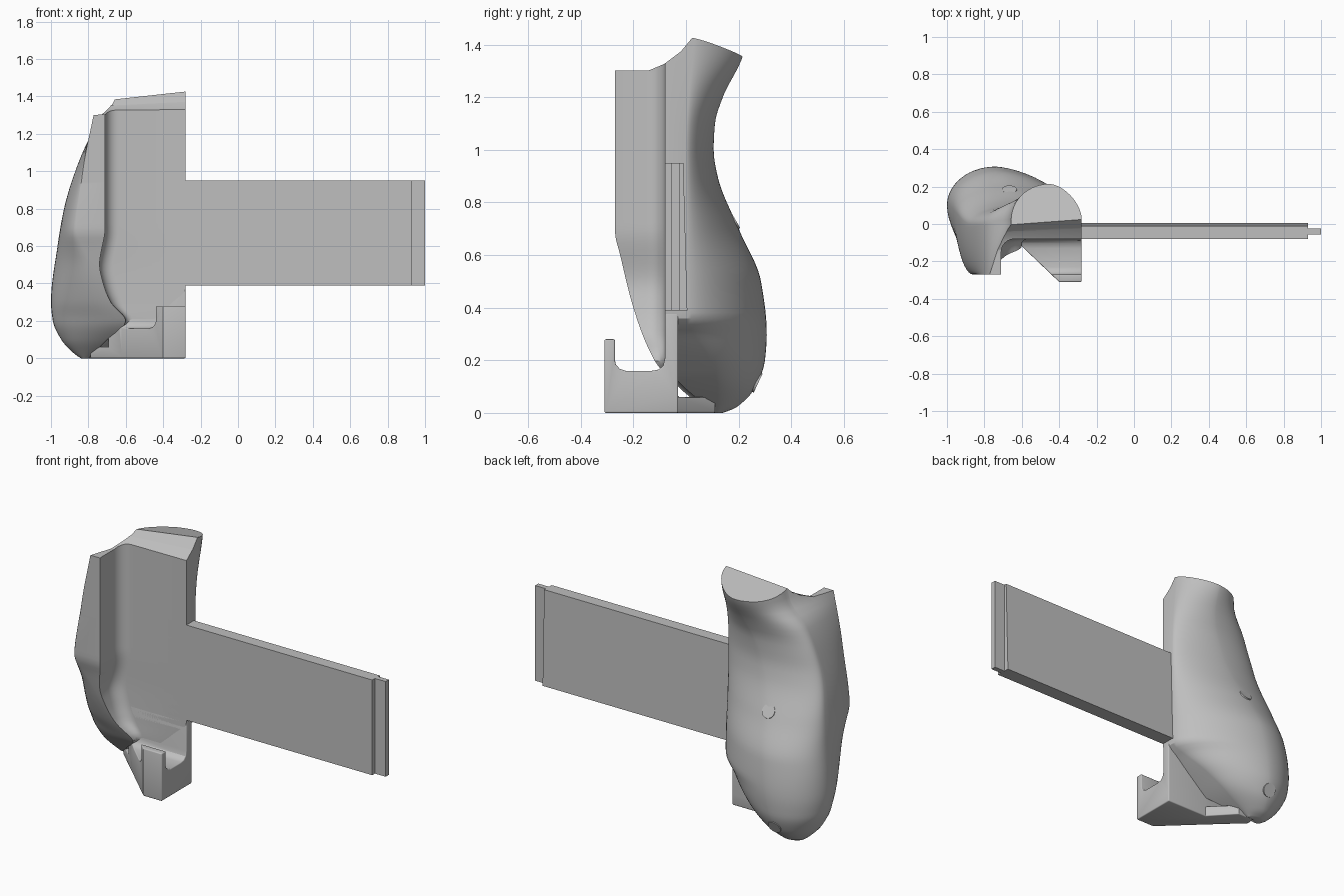
import bpy, bmesh, math

cube = bpy.data.objects.get("Cube")
if cube:
    bpy.data.objects.remove(cube, do_unlink=True)

grey = bpy.data.materials.new("plain grey")
grey.use_nodes = True
COLOUR = (0.52, 0.52, 0.52, 1)
grey.diffuse_color = COLOUR
for node in grey.node_tree.nodes:
    if node.type == "BSDF_PRINCIPLED":
        node.inputs["Base Color"].default_value = COLOUR


def loft(name, rings):
    """Skin a stack of closed rings and cap both ends."""
    bm = bmesh.new()
    rows = [[bm.verts.new(p) for p in ring] for ring in rings]
    count = len(rows[0])
    for low, high in zip(rows, rows[1:]):
        for i in range(count):
            j = (i + 1) % count
            bm.faces.new((low[i], low[j], high[j], high[i]))
    bm.faces.new(rows[0][::-1])
    bm.faces.new(rows[-1])
    bmesh.ops.recalc_face_normals(bm, faces=bm.faces)
    mesh = bpy.data.meshes.new(name)
    bm.to_mesh(mesh)
    bm.free()
    mesh.materials.append(grey)
    obj = bpy.data.objects.new(name, mesh)
    bpy.context.scene.collection.objects.link(obj)
    return obj


def prism_x(name, profile, x0, x1):
    return loft(name, [[(x, y, z) for y, z in profile] for x in (x0, x1)])


def prism_z(name, outline, z0, z1):
    return loft(name, [[(x, y, z) for x, y in outline] for z in (z0, z1)])


def combine(obj, tool, operation):
    """Boolean with a hidden tool, applied straight away."""
    mod = obj.modifiers.new("cut", "BOOLEAN")
    mod.object, mod.operation, mod.solver = tool, operation, "EXACT"
    apply_modifiers(obj)
    bpy.data.objects.remove(tool, do_unlink=True)


def apply_modifiers(obj):
    graph = bpy.context.evaluated_depsgraph_get()
    graph.update()
    mesh = bpy.data.meshes.new_from_object(obj.evaluated_get(graph))
    obj.modifiers.clear()
    obj.data = mesh


def smooth(obj, degrees=32):
    bpy.ops.object.select_all(action="DESELECT")
    obj.select_set(True)
    bpy.context.view_layer.objects.active = obj
    bpy.ops.object.shade_smooth_by_angle(angle=math.radians(degrees))


def curve(*points):
    """Smooth function of height through (height, value) points."""
    def slope(i):
        if i in (0, len(points) - 1):
            k = max(i, 1)
            return (points[k][1] - points[k - 1][1]) / (points[k][0] - points[k - 1][0])
        a = (points[i][1] - points[i - 1][1]) / (points[i][0] - points[i - 1][0])
        b = (points[i + 1][1] - points[i][1]) / (points[i + 1][0] - points[i][0])
        return 2 * a * b / (a + b) if a * b > 0 else 0

    def value(z):
        i = 0
        while i < len(points) - 2 and z > points[i + 1][0]:
            i += 1
        (z0, v0), (z1, v1) = points[i], points[i + 1]
        h = z1 - z0
        t = (z - z0) / h
        s = t * t * (3 - 2 * t)
        return (v0 + (v1 - v0) * s + h * t * (1 - t) ** 2 * slope(i)
                - h * t * t * (1 - t) * slope(i + 1))
    return value


# Grip guide curves by height
outer_x = curve((0, -.84), (.02, -.87), (.1, -.945), (.2, -.99), (.3, -1), (.6, -.965),
                (.8, -.93), (1, -.87), (1.2, -.78), (1.31, -.68), (1.5, -.63))
outer_y = curve((0, .115), (.1, .1), (.4, .1), (.7, .06), (1, 0), (1.5, 0))
back_x = curve((0, -.8), (.1, -.77), (.3, -.74), (.6, -.7), (1, -.57), (1.3, -.46), (1.5, -.45))
back_y = curve((0, .14), (.02, .19), (.1, .265), (.2, .3), (.3, .307), (.5, .285),
               (.7, .2), (.9, .12), (1, .105), (1.1, .11), (1.2, .14), (1.37, .22), (1.5, .24))
end_x = curve((0, -.74), (.1, -.58), (.2, -.46), (.3, -.35), (.37, -.28), (1.5, -.28))
end_y = curve((0, .12), (.1, .12), (.2, .09), (.37, 0), (1, 0), (1.5, .04))
lip_x = curve((0, -.82), (.1, -.71), (.2, -.62), (.3, -.69), (.4, -.74), (.5, -.78),
              (.69, -.86), (1, -.83), (1.31, -.77), (1.5, -.73))
lip_y = curve((0, .09), (.1, -.03), (.2, -.12), (.4, -.2), (.6, -.25), (.69, -.27), (1.5, -.27))
pocket_x = curve((0, -.8), (.1, -.7), (.2, -.6), (.3, -.68), (.4, -.72), (.5, -.74),
                 (.7, -.71), (1.5, -.71))
FRONT = -.08


def corner(cx, cy, dx, dy, power, steps, start):
    """Superellipse quarter: start 0 leaves from the x axis, 1 from the y axis."""
    out = []
    for i in range(steps):
        a = abs(start - i / steps) * math.pi / 2
        out.append((cx + dx * max(math.cos(a), 0) ** (2 / power),
                    cy + dy * max(math.sin(a), 0) ** (2 / power)))
    return out


def section(z):
    lx, ly, bx, by = outer_x(z), outer_y(z), back_x(z), back_y(z)
    rx, ry, fx, fy = end_x(z), end_y(z), lip_x(z), lip_y(z)
    gx = max(pocket_x(z), fx + .006)
    inner = max(FRONT, fy + .02)
    d = min(.07, (inner - fy) * .8)
    power = 2 - min(max((z - .7) / .55, 0), 1)
    pts = corner(bx, ry, rx - bx, by - ry, 1.6, 14, 0)
    pts += corner(bx, ly, lx - bx, by - ly, 2, 14, 1)
    pts += corner(fx, ly, lx - fx, fy - ly, power, 12, 0)
    pts += [(fx, fy), (gx, fy)]
    pts += corner(gx + d, inner - d, -d, d, 2, 6, 0)
    pts += [(gx + d, inner), (rx, inner)]
    return [(x, y, z) for x, y in pts]


# Grip body, with the heights packed closer near the rounded bottom
STEPS = 64
heights = [1.5 * (i / STEPS) ** 1.4 for i in range(STEPS + 1)]
grip = loft("grip_body", [section(z) for z in heights])

# Sculpted top: low shelf over the lip, rising to a ridge, falling to the back
right_top = [(-.5, 1.305), (-.14, 1.305), (-.08, 1.33), (-.02, 1.375), (.03, 1.435),
             (.5, 1.29), (.5, 1.8), (-.5, 1.8)]
left_top = [(-.5, 1.3), (-.14, 1.3), (-.08, 1.325), (-.06, 1.328), (-.04, 1.33),
            (.5, 1.2), (.5, 1.8), (-.5, 1.8)]
cutter = loft("top_cutter", [[(-.2, y, z) for y, z in right_top],
                             [(-1.15, y, z) for y, z in left_top]])
cutter.hide_render = True
combine(grip, cutter, "DIFFERENCE")
smooth(grip)

# Hooked foot: side profile trimmed by a plan outline
foot = prism_x("hooked_foot", [
    (-.31, 0), (.12, 0), (.12, .06), (-.03, .06), (-.03, .38), (FRONT, .38), (FRONT, .21),
    (-.087, .18), (-.103, .165), (-.13, .16), (-.23, .16), (-.253, .168), (-.267, .185),
    (-.27, .2), (-.27, .28), (-.31, .28)], -.9, -.28)
plan = prism_z("foot_plan", [(-.2, -.4), (-.4, -.4), (-.4, -.31), (-.62, -.1), (-.79, .06),
                             (-.78, .11), (-.68, .11), (-.55, -.03), (-.2, -.03)], -.1, .5)
plan.hide_render = True
combine(foot, plan, "INTERSECT")
bevel = foot.modifiers.new("soft_edges", "BEVEL")
bevel.width, bevel.segments, bevel.angle_limit = .012, 3, math.radians(50)
apply_modifiers(foot)
smooth(foot)

# Slide plate with slanted back, and the thin tongue on its end
prism_x("slide_plate", [(FRONT, .39), (.005, .39), (-.01, .95), (FRONT, .95)], -.4, .93)
prism_x("end_tongue", [(-.055, .39), (-.025, .39), (-.025, .95), (-.055, .95)], .9, 1)


# Screw plugs nearly flush with the grip's back
def plug(name, x, y, z, radius, tilt):
    bpy.ops.mesh.primitive_cylinder_add(vertices=24, radius=radius, depth=.03,
                                        location=(x, y, z), rotation=(tilt, 0, 0))
    obj = bpy.context.object
    obj.name = name
    obj.data.materials.append(grey)
    smooth(obj)


for label, height, tilt in (("upper", .73, -60), ("lower", .12, -115)):
    plug(label + "_screw_plug", back_x(height), back_y(height) - .014, height, .04,
         math.radians(tilt))
